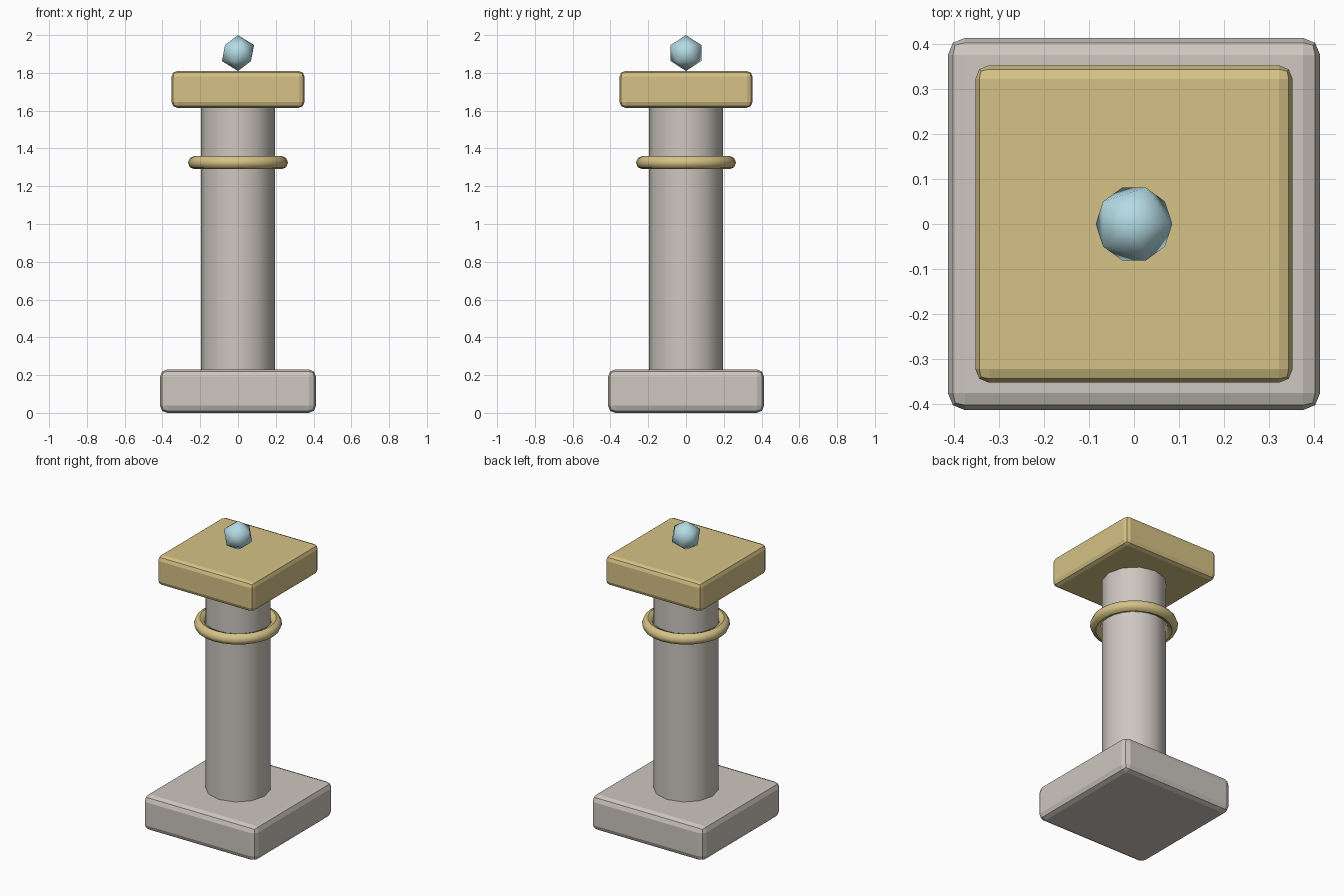
import bpy
import bmesh
import math

old = bpy.data.objects.get("Cube")
if old:
    bpy.data.objects.remove(old, do_unlink=True)


def material(name, rgb):
    mat = bpy.data.materials.new(name)
    mat.use_nodes = True
    color = (*rgb, 1.0)
    mat.diffuse_color = color
    mat.node_tree.nodes["Principled BSDF"].inputs["Base Color"].default_value = color
    return mat


stone = material("warm grey stone", (0.61, 0.57, 0.52))
gold = material("pale gold", (0.67, 0.54, 0.24))
crystal = material("light blue crystal", (0.46, 0.71, 0.78))


def finish(name, mat, smooth=False):
    obj = bpy.context.object
    obj.name = obj.data.name = name
    obj.data.materials.append(mat)
    if smooth:
        bpy.ops.object.shade_smooth_by_angle(angle=math.radians(45))
    return obj


def slab(name, half, bottom, top, bevel, mat):
    """Square block with softened edges."""
    bpy.ops.mesh.primitive_cube_add(size=1, location=(0, 0, (bottom + top) / 2))
    obj = finish(name, mat)
    bmesh_data = bmesh.new()
    bmesh_data.from_mesh(obj.data)
    bmesh.ops.scale(bmesh_data, vec=(2 * half, 2 * half, top - bottom), verts=bmesh_data.verts)
    bmesh_data.to_mesh(obj.data)
    bmesh_data.free()
    mod = obj.modifiers.new("soft edges", 'BEVEL')
    mod.width = bevel
    mod.segments = 2
    return obj


# Square plinth and capital
slab("base", 0.413, 0.0, 0.23, 0.038, stone)
slab("capital", 0.352, 1.615, 1.81, 0.03, gold)

# Round column, slightly embedded in both blocks
bpy.ops.mesh.primitive_cylinder_add(vertices=12, radius=0.196, depth=1.44, location=(0, 0, 0.92))
finish("column_shaft", stone, smooth=True)

# Loose ring around the upper column
bpy.ops.mesh.primitive_torus_add(major_segments=24, minor_segments=8, major_radius=0.23,
                                 minor_radius=0.035, location=(0, 0, 1.325))
finish("collar_ring", gold, smooth=True)

# Crystal balanced on the capital
bpy.ops.mesh.primitive_ico_sphere_add(subdivisions=1, radius=0.095, location=(0, 0, 1.905))
finish("top_crystal", crystal, smooth=True)
